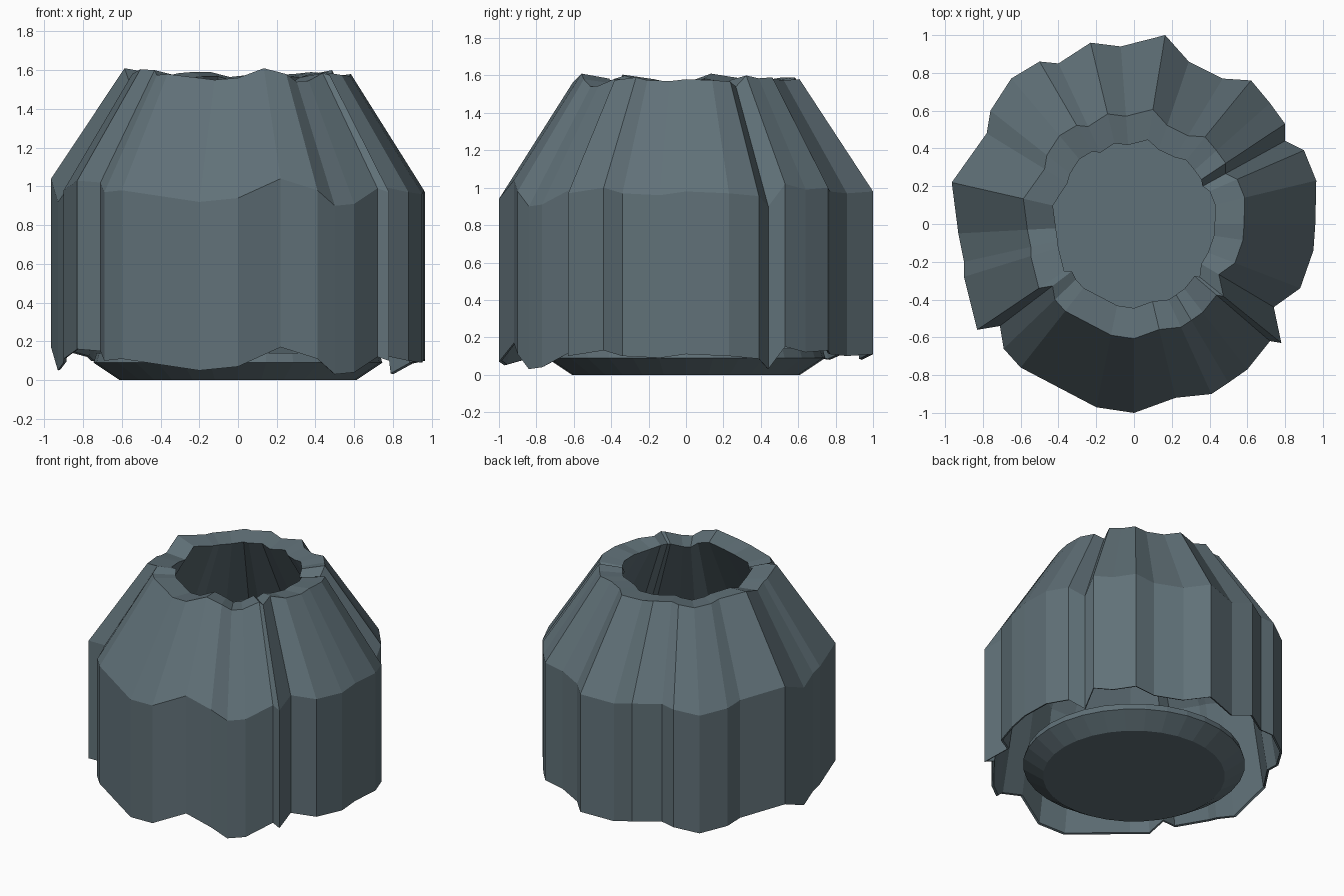
import bpy
import bmesh
import math

if "Cube" in bpy.data.objects:
    bpy.data.objects.remove(bpy.data.objects["Cube"])

# One slate colour for the whole model
slate = bpy.data.materials.new("slate_grey")
slate.diffuse_color = (0.118, 0.165, 0.188, 1.0)
slate.use_nodes = True
slate.node_tree.nodes["Principled BSDF"].inputs["Base Color"].default_value = slate.diffuse_color

# Crumpled outline seen from above: x, y, height of the shoulder at that fold
OUTLINE = [
    (0.965, 0.23, 0.97), (0.90, 0.39, 0.955), (0.80, 0.44, 0.90), (0.80, 0.53, 1.02),
    (0.72, 0.64, 0.99), (0.62, 0.76, 1.00), (0.47, 0.77, 0.98), (0.29, 0.86, 0.97),
    (0.165, 1.0, 0.98), (-0.07, 0.94, 0.95), (-0.23, 0.96, 1.00), (-0.40, 0.85, 1.00),
    (-0.50, 0.86, 0.99), (-0.65, 0.77, 0.95), (-0.76, 0.60, 0.97), (-0.78, 0.48, 0.99),
    (-0.965, 0.22, 1.04), (-0.93, -0.05, 0.92), (-0.90, -0.20, 0.96), (-0.90, -0.28, 0.98),
    (-0.83, -0.56, 1.03), (-0.71, -0.54, 1.02), (-0.69, -0.66, 0.97), (-0.60, -0.76, 0.98),
    (-0.20, -0.97, 0.92), (0.0, -1.0, 0.94), (0.22, -0.92, 1.04), (0.41, -0.90, 0.98),
    (0.50, -0.84, 0.90), (0.60, -0.77, 0.91), (0.72, -0.62, 0.99), (0.78, -0.63, 0.97),
    (0.74, -0.44, 1.00), (0.88, -0.34, 0.97), (0.95, -0.14, 0.96), (0.96, 0.0, 0.98),
]


def make_object(name, rings, close_loop=False, caps=False):
    """Join rings of points with quads; optionally close the profile or cap both ends."""
    bm = bmesh.new()
    loops = [[bm.verts.new(p) for p in ring] for ring in rings]
    pairs = list(zip(loops, loops[1:]))
    if close_loop:
        pairs.append((loops[-1], loops[0]))
    for a, b in pairs:
        n = len(a)
        for i in range(n):
            j = (i + 1) % n
            bm.faces.new((a[i], a[j], b[j], b[i]))
    if caps:
        bm.faces.new(loops[0][::-1])
        bm.faces.new(loops[-1])
    bmesh.ops.recalc_face_normals(bm, faces=bm.faces)
    mesh = bpy.data.meshes.new(name)
    bm.to_mesh(mesh)
    bm.free()
    mesh.materials.append(slate)
    obj = bpy.data.objects.new(name, mesh)
    bpy.context.collection.objects.link(obj)
    return obj


def folded_ring(scale, base, wave, least=0.0):
    """Scaled outline whose height follows the shoulder wave; least limits how deep folds cut in."""
    ring = []
    for x, y, z in OUTLINE:
        s = scale * max(1.0, least / math.hypot(x, y))
        ring.append((x * s, y * s, base + (z - 0.97) * wave))
    return ring


# Folded shell: straight wall, sloping shoulder, open rim and inner lining
make_object("folded_shell", [
    folded_ring(1.0, 0.10, 1.0),
    folded_ring(1.0, 0.97, 1.0),
    folded_ring(0.607, 1.575, 0.5),
    folded_ring(0.445, 1.555, 0.4, 0.93),
    folded_ring(0.86, 0.93, 0.9),
    folded_ring(0.985, 0.105, 1.0),
], close_loop=True)


def round_ring(radius, z, sides=32):
    return [(radius * math.cos(2 * math.pi * i / sides),
             radius * math.sin(2 * math.pi * i / sides), z) for i in range(sides)]


# Round base with a bevelled foot, forming the floor inside
make_object("base_dish", [
    round_ring(0.61, 0.0),
    round_ring(0.745, 0.09),
    round_ring(0.73, 0.14),
], caps=True)
